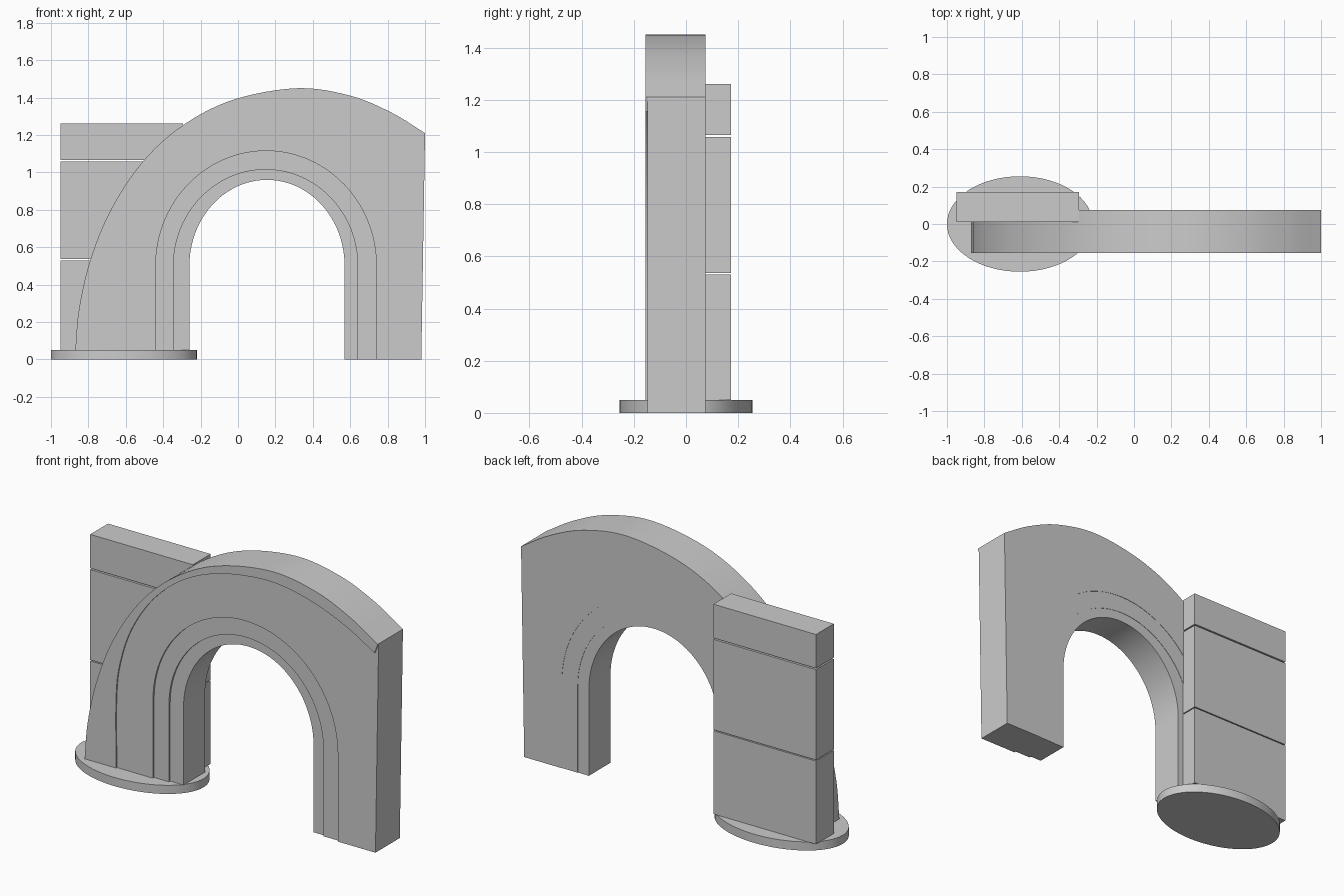
import bpy, bmesh, math
from mathutils import Vector

if "Cube" in bpy.data.objects:
    bpy.data.objects.remove(bpy.data.objects["Cube"])


def finish(name, bm):
    bmesh.ops.recalc_face_normals(bm, faces=bm.faces)
    mesh = bpy.data.meshes.new(name)
    bm.to_mesh(mesh)
    bm.free()
    ob = bpy.data.objects.new(name, mesh)
    bpy.context.collection.objects.link(ob)
    bpy.ops.object.select_all(action='DESELECT')
    ob.select_set(True)
    bpy.context.view_layer.objects.active = ob
    bpy.ops.object.shade_smooth_by_angle(angle=math.radians(30))
    return ob


def prism(name, outline, y0, y1):
    """Extrude an x-z outline from y0 to y1."""
    bm = bmesh.new()
    face = bm.faces.new([bm.verts.new((x, y0, z)) for x, z in outline])
    ext = bmesh.ops.extrude_face_region(bm, geom=[face])
    new = [g for g in ext['geom'] if isinstance(g, bmesh.types.BMVert)]
    bmesh.ops.translate(bm, verts=new, vec=(0, y1 - y0, 0))
    return finish(name, bm)


def spline(pts, steps=6):
    """Smooth curve through the given points."""
    p = [Vector(q) for q in pts]
    p = [2 * p[0] - p[1]] + p + [2 * p[-1] - p[-2]]
    out = []
    for a, b, c, d in zip(p, p[1:], p[2:], p[3:]):
        for i in range(steps):
            t = i / steps
            out.append(0.5 * (2 * b + (c - a) * t + (2 * a - 5 * b + 4 * c - d) * t * t
                              + (3 * b - a - 3 * c + d) * t ** 3))
    return [tuple(v) for v in out] + [tuple(pts[-1])]


FLOOR = 0.05    # top of the base disc
SPRING = 0.50   # height where the opening starts to curve


def arch(left, right, top, n=48):
    """Left foot, over the opening, to the right foot."""
    c, r = (left + right) / 2, (right - left) / 2
    arc = [(c - r * math.cos(math.pi * i / n),
            SPRING + (top - SPRING) * math.sin(math.pi * i / n)) for i in range(n + 1)]
    return [(left, FLOOR)] + arc + [(right, 0)]


outer = spline([(-.87, .05), (-.85, .27), (-.79, .53), (-.68, .8), (-.507, 1.06),
                (-.29, 1.255), (-.02, 1.39), (.32, 1.45), (.6, 1.41), (.82, 1.32), (1, 1.21)])
inner = spline([(-.67, .05), (-.67, .45), (-.645, .66), (-.57, .88), (-.43, 1.09),
                (-.24, 1.25), (0, 1.35), (.3, 1.39), (.55, 1.352), (.78, 1.267), (.98, 1.155)])
rings = [arch(-.44, .74, 1.115), arch(-.345, .64, 1.015), arch(-.26, .57, .96)]

# Arch body, raised front rim and stepped rings around the opening
prism("arch_body", outer + [(.98, 0)] + rings[0][::-1], -.147, .075)
prism("arch_rim", outer + inner[::-1], -.155, -.147)
prism("outer_ring", rings[0] + rings[1][::-1], -.136, .073)
prism("inner_ring", rings[1] + rings[2][::-1], -.125, .071)

# Stacked blocks behind the left foot
for i, (z0, z1) in enumerate([(FLOOR, .53), (.536, 1.057), (1.065, 1.26)]):
    prism(f"wall_block_{i + 1}", [(-.95, z0), (-.295, z0), (-.295, z1), (-.95, z1)], .01, .172)

# Oval base disc
bm = bmesh.new()
bmesh.ops.create_cone(bm, cap_ends=True, segments=64, radius1=1, radius2=1, depth=1)
for v in bm.verts:
    v.co = (-.61 + .39 * v.co.x, .255 * v.co.y, FLOOR * (v.co.z + .5))
finish("base_disc", bm)
